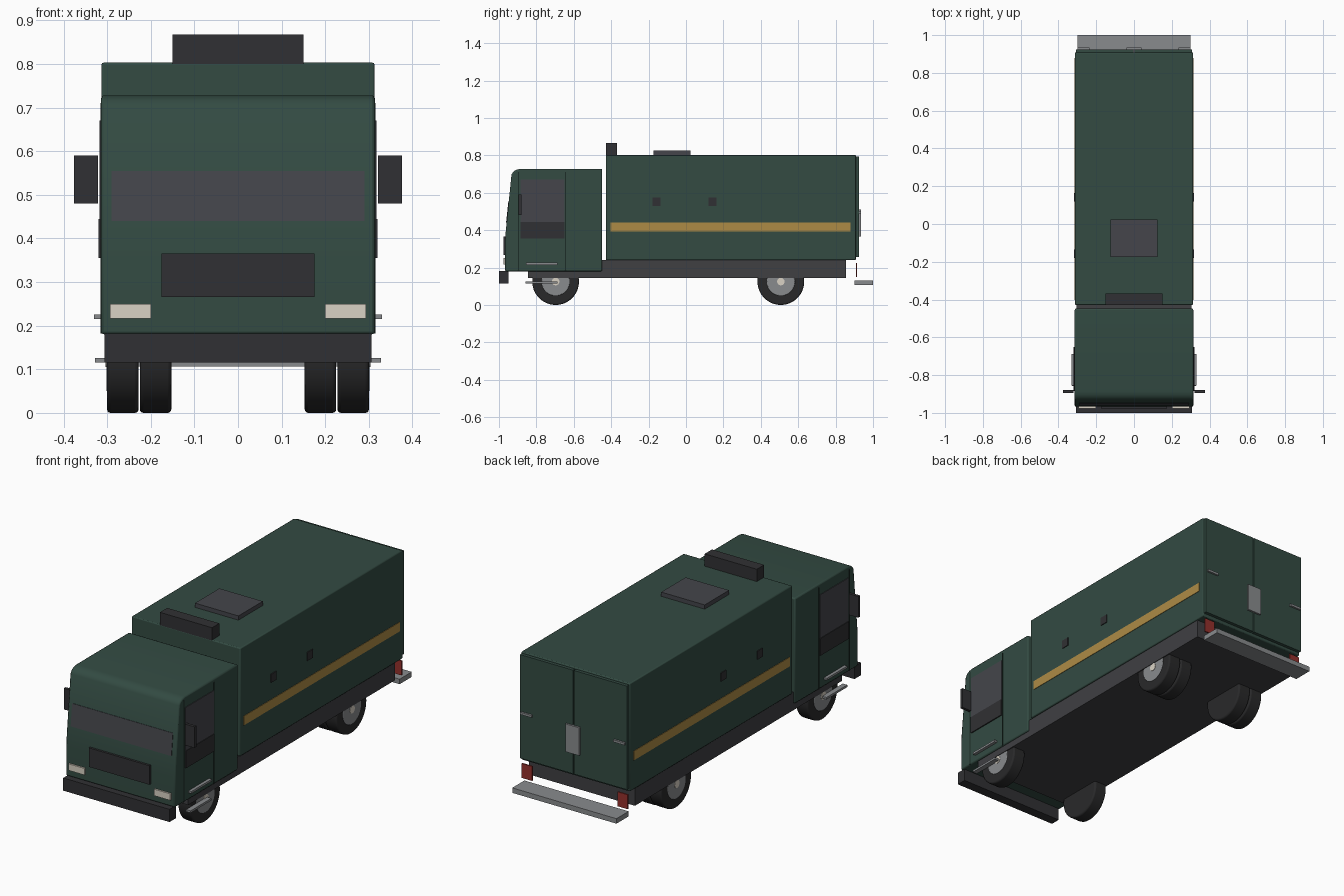
import bpy, bmesh, math

if "Cube" in bpy.data.objects:
    bpy.data.objects.remove(bpy.data.objects["Cube"])


def mat(name, r, g, b):
    m = bpy.data.materials.new(name)
    m.diffuse_color = (r, g, b, 1)
    m.use_nodes = True
    m.node_tree.nodes["Principled BSDF"].inputs["Base Color"].default_value = m.diffuse_color
    return m


GREEN = mat("green_paint", 0.033, 0.07, 0.055)
SEAM = mat("dark_seam", 0.012, 0.025, 0.02)
BLACK = mat("black_plastic", 0.03, 0.03, 0.033)
RUBBER = mat("rubber", 0.022, 0.022, 0.023)
FRAME = mat("frame_grey", 0.05, 0.05, 0.055)
GLASS = mat("dark_glass", 0.058, 0.06, 0.07)
METAL = mat("metal", 0.25, 0.26, 0.27)
GOLD = mat("gold_stripe", 0.42, 0.26, 0.06)
RED = mat("red_lamp", 0.3, 0.03, 0.025)
LAMP = mat("lamp_white", 0.7, 0.65, 0.56)


def finish(name, bm, material, bevel=0, segs=2):
    bmesh.ops.recalc_face_normals(bm, faces=bm.faces)
    me = bpy.data.meshes.new(name)
    bm.to_mesh(me)
    bm.free()
    ob = bpy.data.objects.new(name, me)
    bpy.context.collection.objects.link(ob)
    me.materials.append(material)
    if bevel:
        mod = ob.modifiers.new("bevel", 'BEVEL')
        mod.width, mod.segments = bevel, segs
        mod.limit_method, mod.angle_limit = 'ANGLE', math.radians(40)
    return ob


def box(name, x, y, z, material, bevel=0):
    """Box given by (min, max) pairs on each axis."""
    bm = bmesh.new()
    bmesh.ops.create_cube(bm, size=1)
    for v in bm.verts:
        v.co = [(a + b) / 2 + c * (b - a) for c, (a, b) in zip(v.co, (x, y, z))]
    return finish(name, bm, material, bevel)


def pair(name, x, y, z, material, bevel=0):
    """Same box on both sides of the vehicle."""
    box(name + "_right", x, y, z, material, bevel)
    box(name + "_left", (-x[1], -x[0]), y, z, material, bevel)


def extrude_profile(name, pts, half, material, bevel=0):
    """Side profile (y, z) extruded across x."""
    bm = bmesh.new()
    face = bm.faces.new([bm.verts.new((-half, y, z)) for y, z in pts])
    res = bmesh.ops.extrude_face_region(bm, geom=[face])
    for v in res["geom"]:
        if isinstance(v, bmesh.types.BMVert):
            v.co.x = half
    return finish(name, bm, material, bevel)


def smooth(ob, angle=30):
    bpy.ops.object.select_all(action='DESELECT')
    bpy.context.view_layer.objects.active = ob
    ob.select_set(True)
    bpy.ops.object.shade_smooth_by_angle(angle=math.radians(angle))


def disc(name, x, y, z, radius, material, bevel=0):
    """Cylinder along x between the two x values."""
    bpy.ops.mesh.primitive_cylinder_add(vertices=36, radius=radius, depth=abs(x[1] - x[0]),
                                        location=((x[0] + x[1]) / 2, y, z),
                                        rotation=(0, math.pi / 2, 0))
    ob = bpy.context.object
    ob.name = name
    ob.data.materials.append(material)
    if bevel:
        mod = ob.modifiers.new("bevel", 'BEVEL')
        mod.width, mod.segments = bevel, 3
        mod.limit_method = 'ANGLE'
    smooth(ob, 35)


# Chassis and bumpers
box("chassis", (-0.305, 0.305), (-0.845, 0.855), (0.145, 0.24), FRAME)
box("front_bumper", (-0.306, 0.306), (-1.0, -0.948), (0.116, 0.182), BLACK)
box("rear_step", (-0.3, 0.3), (0.9, 1.0), (0.106, 0.132), METAL)

# Cab: side profile with raked front and rounded roof edge
cab = extrude_profile("cab", [(-0.448, 0.18), (-0.448, 0.728), (-0.885, 0.728), (-0.905, 0.724),
                              (-0.922, 0.714), (-0.933, 0.698), (-0.964, 0.39), (-0.967, 0.34),
                              (-0.967, 0.18)], 0.314, GREEN, 0.007)
smooth(cab)
extrude_profile("windshield", [(-0.945, 0.44), (-0.962, 0.44), (-0.9495, 0.555), (-0.935, 0.555)],
                0.29, GLASS)
box("grille", (-0.175, 0.175), (-0.977, -0.96), (0.266, 0.365), BLACK)
pair("headlight", (0.2, 0.293), (-0.976, -0.96), (0.216, 0.25), LAMP)

# Cab doors, windows, mirrors and steps
for tag, y in (("front", -0.895), ("rear", -0.645)):
    pair("door_seam_" + tag, (0.31, 0.3155), (y - 0.003, y + 0.003), (0.182, 0.71), SEAM)
pair("door_window", (0.31, 0.317), (-0.884, -0.65), (0.445, 0.67), GLASS)
pair("door_panel", (0.31, 0.32), (-0.884, -0.65), (0.355, 0.445), BLACK)
pair("mirror", (0.321, 0.376), (-0.895, -0.88), (0.48, 0.59), BLACK)
pair("door_rail", (0.31, 0.33), (-0.855, -0.687), (0.215, 0.226), METAL)
pair("cab_step", (0.302, 0.328), (-0.858, -0.687), (0.115, 0.126), METAL)

# Cargo body with roof gear
smooth(box("cargo_body", (-0.313, 0.313), (-0.428, 0.908), (0.24, 0.803), GREEN, 0.005))
box("roof_hatch", (-0.125, 0.125), (-0.175, 0.025), (0.80, 0.825), GLASS)
box("roof_vent_unit", (-0.15, 0.15), (-0.428, -0.368), (0.80, 0.867), BLACK)
pair("side_stripe", (0.31, 0.3155), (-0.403, 0.88), (0.393, 0.441), GOLD)
for tag, y in (("front", -0.158), ("rear", 0.141)):
    pair("side_latch_" + tag, (0.31, 0.317), (y - 0.022, y + 0.022), (0.53, 0.574), BLACK)

# Rear doors, lock plate, handles and lamps
pair("rear_door", (0.003, 0.308), (0.905, 0.925), (0.256, 0.795), GREEN)
box("lock_plate", (-0.04, 0.04), (0.92, 0.935), (0.365, 0.51), METAL)
pair("rear_handle", (0.235, 0.3), (0.92, 0.935), (0.489, 0.501), METAL)
pair("tail_lamp", (0.245, 0.305), (0.908, 0.915), (0.15, 0.225), RED)

# Wheels: single in front, doubled at the rear
for side, s in (("right", 1), ("left", -1)):
    for axle, y in (("front", -0.697), ("rear", 0.507)):
        n = f"{axle}_{side}"
        disc("tyre_" + n, (s * 0.228, s * 0.3), y, 0.125, 0.125, RUBBER, 0.008)
        disc("rim_" + n, (s * 0.26, s * 0.302), y, 0.125, 0.076, METAL, 0.004)
        disc("hub_" + n, (s * 0.28, s * 0.304), y, 0.125, 0.02, LAMP)
    disc("inner_tyre_" + side, (s * 0.153, s * 0.225), 0.507, 0.125, 0.125, RUBBER, 0.008)
